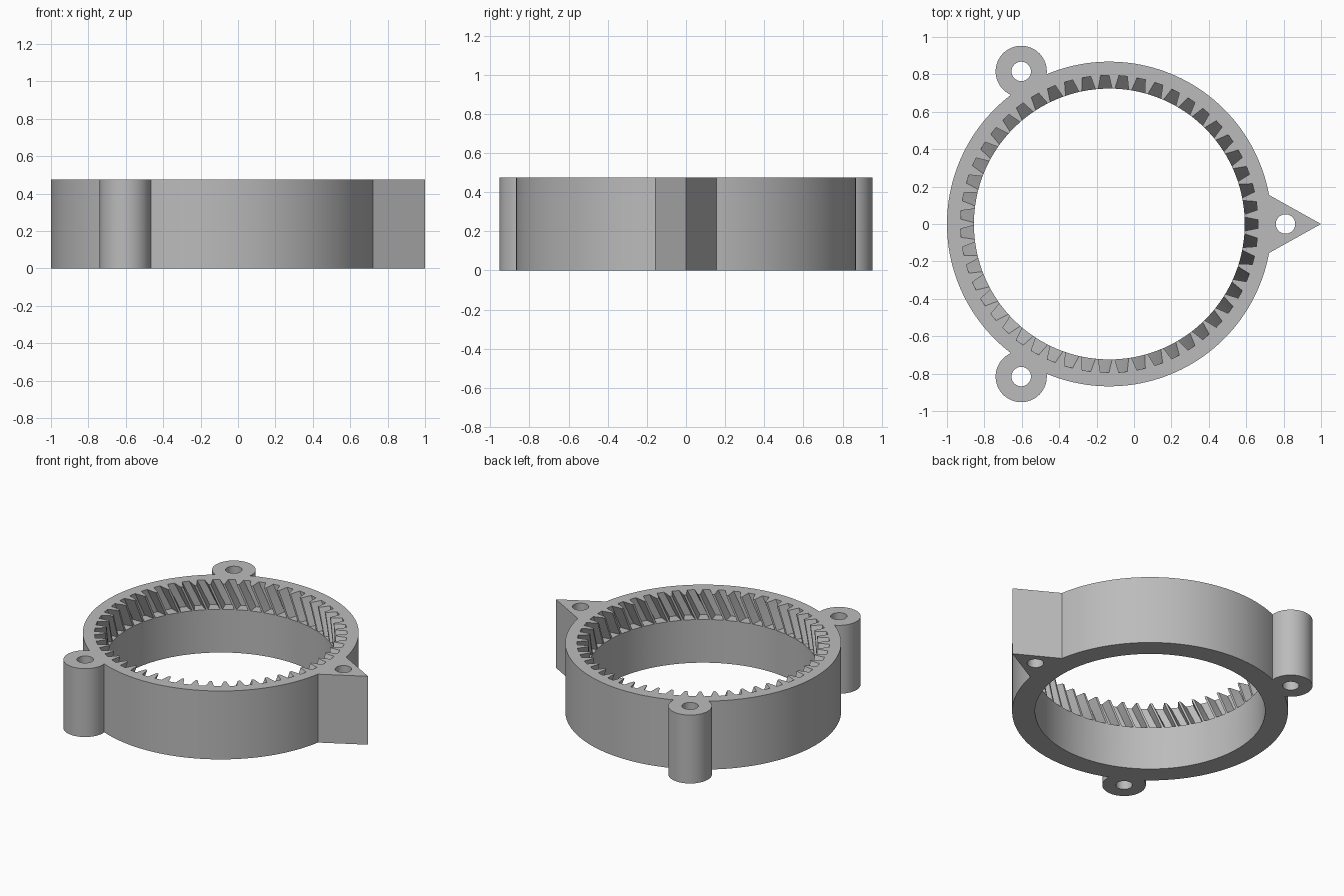
import bpy, bmesh, math
from math import cos, sin, acos, asin, pi

if "Cube" in bpy.data.objects:
    bpy.data.objects.remove(bpy.data.objects["Cube"])

CX, H = -0.132, 0.475                 # ring centre and height
R_OUT, R_BORE, R_ROOT = 0.868, 0.724, 0.795
LUG_D, LUG_R, HOLE_R = 0.942, 0.137, 0.052
TEETH, FLOOR, TWIST = 51, 0.30, 0.58  # twist is in radians per unit of height


def polar(r, a, centre=(CX, 0)):
    return (centre[0] + r * cos(a), centre[1] + r * sin(a))


def arc(r, start, end, n, centre=(CX, 0)):
    return [polar(r, start + (end - start) * i / n, centre) for i in range(n + 1)]


def loft(name, layers):
    """Closed solid through a list of (outline, z) layers."""
    bm = bmesh.new()
    rings = [[bm.verts.new((x, y, z)) for x, y in pts] for pts, z in layers]
    for low, high in zip(rings, rings[1:]):
        for i in range(len(low)):
            j = (i + 1) % len(low)
            bm.faces.new((low[i], low[j], high[j], high[i]))
    bm.faces.new(rings[0][::-1])
    bm.faces.new(rings[-1])
    bmesh.ops.recalc_face_normals(bm, faces=bm.faces)
    mesh = bpy.data.meshes.new(name)
    bm.to_mesh(mesh)
    bm.free()
    obj = bpy.data.objects.new(name, mesh)
    bpy.context.collection.objects.link(obj)
    return obj


def circle(r, n, centre=(CX, 0)):
    return arc(r, 0, 2 * pi, n, centre)[:-1]


# Outline: ring with a pointed lug on +x and two round lugs at 120 degrees
half = acos((R_OUT**2 + LUG_D**2 - LUG_R**2) / (2 * R_OUT * LUG_D))
sweep = pi - acos((LUG_D**2 + LUG_R**2 - R_OUT**2) / (2 * LUG_D * LUG_R))
point = asin(0.155 / R_OUT)
lugs = [2 * pi / 3, 4 * pi / 3]
outline, start = [(1.0, 0.0)], point
for a in lugs:
    outline += arc(R_OUT, start, a - half, 48)
    outline += arc(LUG_R, a - sweep, a + sweep, 40, polar(LUG_D, a))[1:-1]
    start = a + half
outline += arc(R_OUT, start, 2 * pi - point, 48)
ring = loft("ring_gear", [(outline, 0), (outline, H)])


# Internal helical teeth: twisted cutter above the plain bore
def gear(z):
    pts = []
    for i in range(TEETH):
        a = 2 * pi * i / TEETH + TWIST * (z - H)
        for r, off in ((0.715, -0.055), (R_ROOT, -0.029), (R_ROOT, 0.029), (0.715, 0.055)):
            pts.append(polar(r, a + off))
    return pts


steps = [FLOOR + (H + 0.02 - FLOOR) * i / 6 for i in range(7)]
cutters = [loft("tooth_cutter", [(gear(z), z) for z in steps])]
bore = circle(R_BORE, 153)
cutters.append(loft("bore_cutter", [(bore, -0.1), (bore, H + 0.1)]))

# Screw holes through the three lugs
for a in [0] + lugs:
    hole = circle(HOLE_R, 32, polar(LUG_D, a))
    cutters.append(loft("hole_cutter", [(hole, -0.1), (hole, H + 0.1)]))

bpy.context.view_layer.objects.active = ring
ring.select_set(True)
for c in cutters:
    mod = ring.modifiers.new("cut", "BOOLEAN")
    mod.operation, mod.solver, mod.object = "DIFFERENCE", "EXACT", c
    bpy.ops.object.modifier_apply(modifier=mod.name)
    bpy.data.objects.remove(c)

# Plain grey finish
mat = bpy.data.materials.new("grey")
mat.use_nodes = True
grey = (0.5, 0.5, 0.5, 1)
mat.diffuse_color = grey
mat.node_tree.nodes["Principled BSDF"].inputs["Base Color"].default_value = grey
ring.data.materials.clear()
ring.data.materials.append(mat)
bpy.ops.object.shade_smooth_by_angle(angle=math.radians(25))
